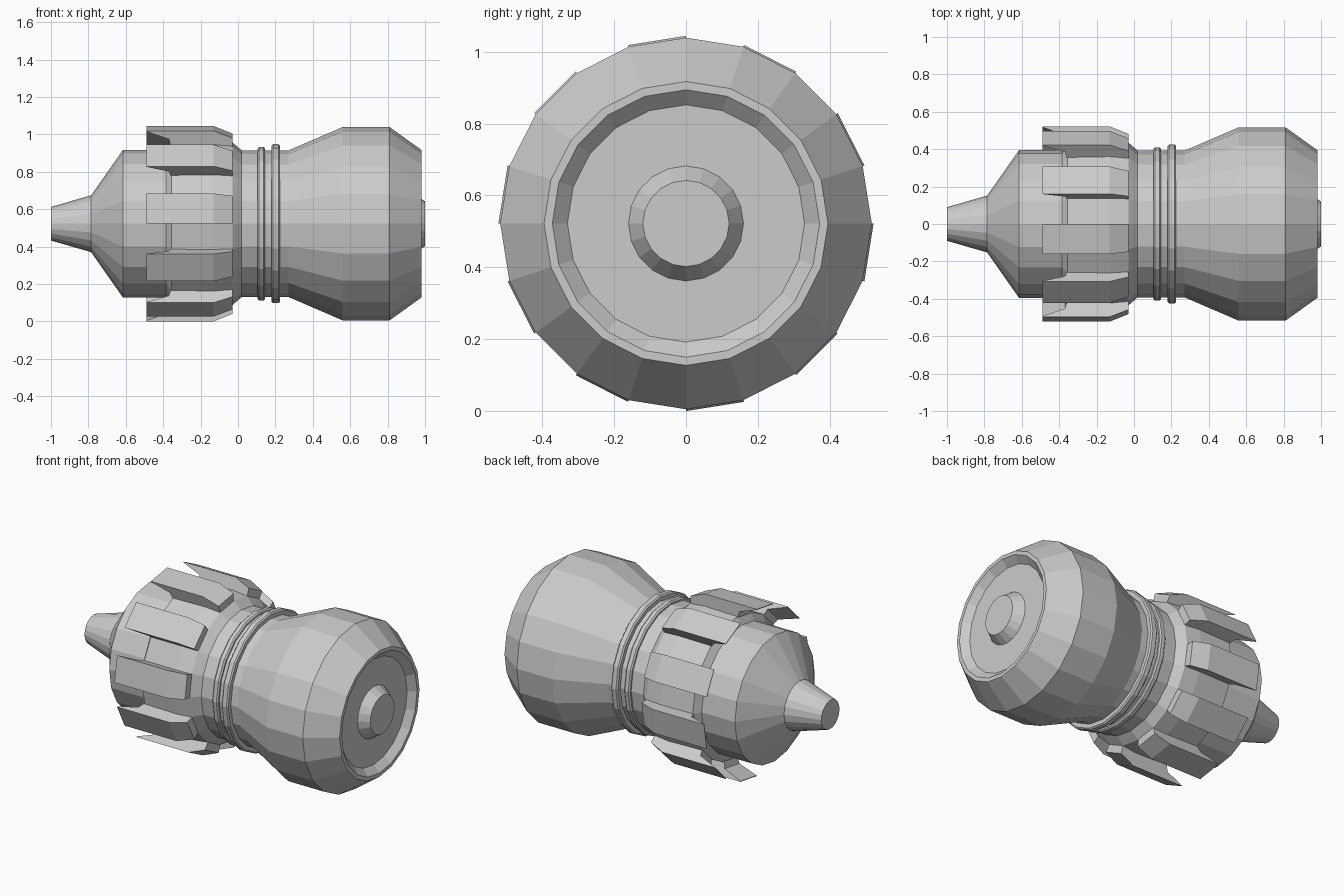
import bpy, bmesh
from math import sin, cos, radians

if "Cube" in bpy.data.objects:
    bpy.data.objects.remove(bpy.data.objects["Cube"])

SIDES = 20
AXIS_Z = 0.522


def ring_point(x, r, deg):
    a = radians(deg)
    return (x, -r * sin(a), AXIS_Z + r * cos(a))


def finish(name, bm):
    bmesh.ops.recalc_face_normals(bm, faces=bm.faces)
    mesh = bpy.data.meshes.new(name)
    bm.to_mesh(mesh)
    bm.free()
    obj = bpy.data.objects.new(name, mesh)
    bpy.context.collection.objects.link(obj)
    return obj


def lathe(name, profile):
    """Spin an (x, radius) profile about the long axis and cap both ends."""
    bm = bmesh.new()
    rings = [[bm.verts.new(ring_point(x, r, i * 360 / SIDES)) for i in range(SIDES)]
             for x, r in profile]
    for a, b in zip(rings, rings[1:]):
        for i in range(SIDES):
            j = (i + 1) % SIDES
            bm.faces.new((a[i], a[j], b[j], b[i]))
    bm.faces.new(rings[0])
    bm.faces.new(rings[-1])
    return finish(name, bm)


def fin(name, start, section):
    """Sweep a closed (x, radius) section through one facet of the body."""
    bm = bmesh.new()
    a, b = [[bm.verts.new(ring_point(x, r, deg)) for x, r in section]
            for deg in (start, start + 360 / SIDES)]
    n = len(section)
    for i in range(n):
        j = (i + 1) % n
        bm.faces.new((a[i], a[j], b[j], b[i]))
    bm.faces.new(a)
    bm.faces.new(b)
    return finish(name, bm)


# Nose, collar, waist, bulb and recessed end plate with its button
lathe("body", [
    (-1.0, 0.09), (-0.785, 0.152), (-0.615, 0.395), (-0.385, 0.395),
    (-0.355, 0.44), (-0.13, 0.445), (-0.03, 0.435), (0.02, 0.392),
    (0.27, 0.392), (0.56, 0.517), (0.81, 0.517), (0.98, 0.395),
    (0.98, 0.372), (0.94, 0.33), (0.94, 0.16), (1.0, 0.12)])

# Two raised bands around the waist
for k, (x0, x1, r) in enumerate([(0.105, 0.145, 0.41), (0.18, 0.225, 0.425)]):
    lathe(f"waist_band_{k + 1}", [
        (x0, 0.38), (x0, r - 0.008), (x0 + 0.008, r),
        (x1 - 0.008, r), (x1, r - 0.008), (x1, 0.38)])

# Grip fins on every other facet, with thin tips overhanging toward the nose
FIN_SECTION = [(-0.49, 0.522), (-0.13, 0.522), (-0.03, 0.482), (-0.03, 0.425),
               (-0.355, 0.425), (-0.37, 0.475), (-0.49, 0.518)]
for k in range(SIDES // 2):
    fin(f"grip_fin_{k + 1}", k * 36, FIN_SECTION)
